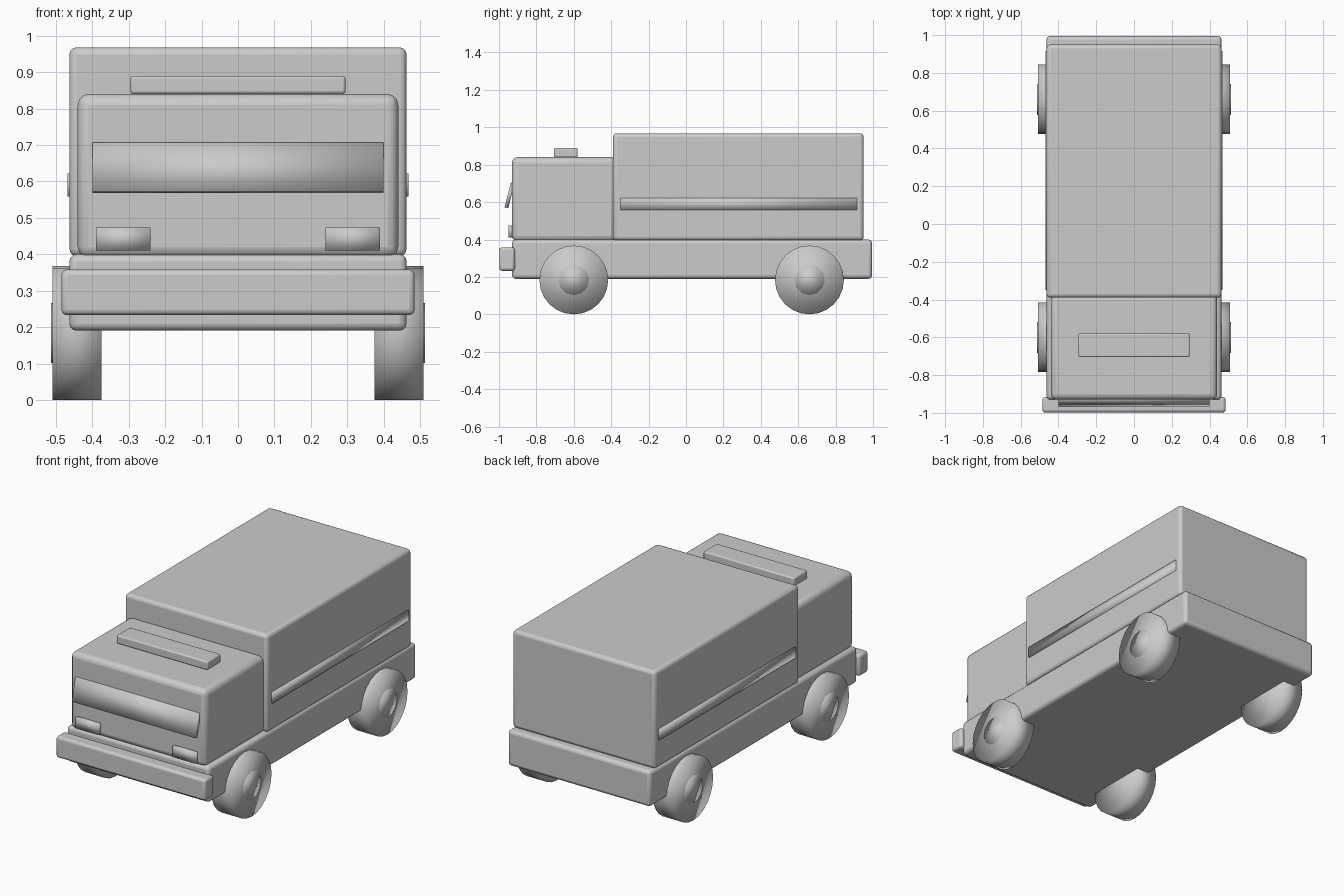
import bpy, math

if "Cube" in bpy.data.objects:
    bpy.data.objects.remove(bpy.data.objects["Cube"])

mat = bpy.data.materials.new("light grey")
mat.diffuse_color = (0.6, 0.6, 0.6, 1)
mat.use_nodes = True
mat.node_tree.nodes["Principled BSDF"].inputs["Base Color"].default_value = mat.diffuse_color


def box(name, x, y, z, bevel=0.0, tilt=0.0):
    """Box from (min, max) ranges, optionally bevelled and tilted about x."""
    bpy.ops.mesh.primitive_cube_add(size=1, location=[sum(r) / 2 for r in (x, y, z)])
    ob = bpy.context.object
    ob.name = name
    ob.scale = [r[1] - r[0] for r in (x, y, z)]
    bpy.ops.object.transform_apply(location=False, rotation=False, scale=True)
    ob.rotation_euler.x = tilt
    ob.data.materials.append(mat)
    if bevel:
        b = ob.modifiers.new("rounded", 'BEVEL')
        b.width, b.segments = bevel, 3
        bpy.ops.object.shade_smooth_by_angle(angle=math.radians(40))
    else:
        bpy.ops.object.shade_smooth()
    return ob


def disc(name, x0, x1, y, z, radius, sides):
    """Cylinder with its axis along x."""
    bpy.ops.mesh.primitive_cylinder_add(vertices=sides, radius=radius, depth=abs(x1 - x0),
                                        location=((x0 + x1) / 2, y, z),
                                        rotation=(0, math.pi / 2, 0))
    ob = bpy.context.object
    ob.name = name
    ob.data.materials.append(mat)
    bpy.ops.object.shade_smooth()


# Body
box("chassis", (-0.463, 0.463), (-0.93, 0.995), (0.19, 0.4), 0.02)
box("cargo_box", (-0.463, 0.463), (-0.39, 0.95), (0.395, 0.968), 0.02)
box("cab", (-0.44, 0.44), (-0.93, -0.37), (0.39, 0.84), 0.03)
box("bumper", (-0.485, 0.485), (-0.998, -0.915), (0.233, 0.358), 0.015)
box("roof_light_bar", (-0.295, 0.295), (-0.705, -0.58), (0.84, 0.89), 0.008)

# Tilted windscreen plate, lower edge standing proud of the cab
box("windscreen", (-0.4, 0.4), (-0.953, -0.933), (0.568, 0.706), tilt=-0.25)

# Paired parts
for side, s in (("left", -1), ("right", 1)):
    box(side + "_headlight", sorted((s * 0.24, s * 0.39)), (-0.948, -0.92), (0.41, 0.474))
    box(side + "_side_stripe", sorted((s * 0.455, s * 0.468)), (-0.35, 0.915), (0.558, 0.622))
    for axle, y in (("front", -0.6), ("rear", 0.66)):
        disc(f"{axle}_{side}_wheel", s * 0.375, s * 0.509, y, 0.184, 0.184, 24)
        disc(f"{axle}_{side}_hub", s * 0.49, s * 0.513, y, 0.184, 0.082, 12)
